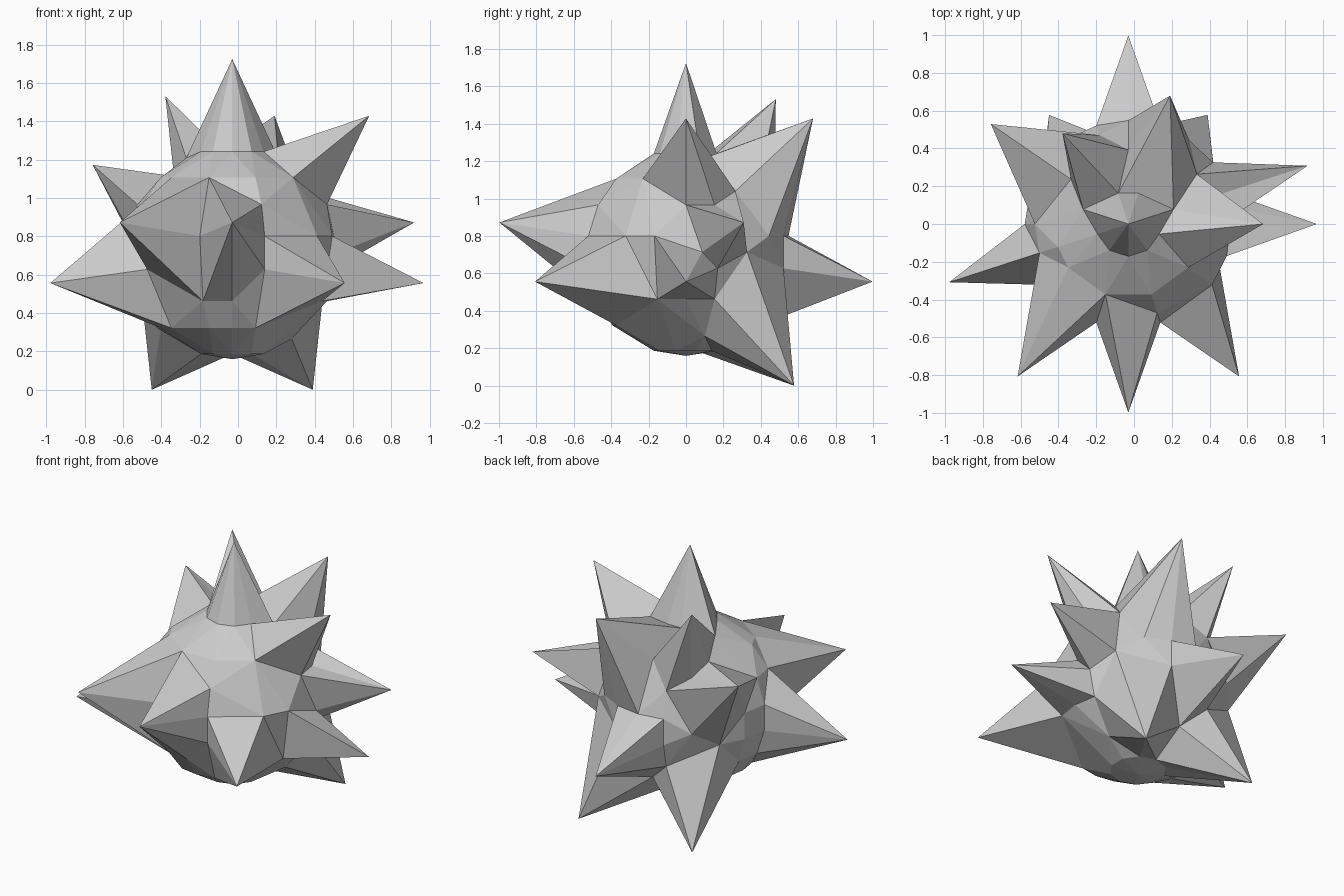
import bpy, bmesh
from math import radians, cos, sin
from mathutils import Vector

if "Cube" in bpy.data.objects:
    bpy.data.objects.remove(bpy.data.objects["Cube"])

CENTRE = Vector((-0.03, 0, 0.714))
BODY_R, TIP_R = 0.555, 1.01


def direction(lat, az):
    a, b = radians(lat), radians(az)
    return Vector((cos(a) * cos(b), cos(a) * sin(b), sin(a)))


# spike directions: latitude, azimuth
spikes = [(90, 0), (54, 126), (45, 0), (45, 72), (27, 144),
          (9, 18), (9, 234), (9, 270), (-9, 0), (-9, 90),
          (-9, 198), (-9, 306), (-45, 54), (-45, 126)]

# body points swallowed by the wide spike roots: columns per latitude
swallowed = {72: [18, 54, 90, 126, 162], 63: [342, 54, 90],
             45: [162, 180, 234, 270, 306, 36],
             27: [252, 234, 270, 306, 216, 324, 342, 36, 54, 72, 90, 126],
             9: [306, 198, 216, 126, 144, 36, 0],
             -9: [324, 252, 270, 234, 342, 36, 54, 126],
             -27: [306, 324, 288, 36, 54, 72, 90, 126, 144, 198, 216, 234],
             -45: [306, 324, 342, 0, 18, 234]}

# valleys between neighbouring spikes, and the bottom
valleys = [(-90, 0), (-54, 18), (45, 90), (36, 126), (46, 142), (72, 72),
           (72, 108), (36, 36), (0, 36), (0, 9), (0, 126)]

# body points on a regular latitude / azimuth grid
grid = []
for lat in (45, 27, 9, -9, -27, -45):
    grid += [(lat, 18 * k) for k in range(20)]
for lat in (72, 63, -72):
    grid += [(lat, 18 + 36 * k) for k in range(10)]
# the upper row is left out at the front, where the cap slopes straight down
grid = [g for g in grid if g[0] != 63 or g[1] < 180]

tips = [direction(*s) for s in spikes]
bm = bmesh.new()
for lat, az in grid:
    d = direction(lat, az)
    if az not in swallowed.get(lat, ()) and all(d.angle(t) > radians(17) for t in tips):
        bm.verts.new(d)
for p in valleys:
    bm.verts.new(direction(*p))
# tips sit slightly proud so the skin fans out from them
for t in tips:
    bm.verts.new(t * 1.02)

# skin the points, then pull the tips out into spikes
bmesh.ops.convex_hull(bm, input=bm.verts[:])
bmesh.ops.triangulate(bm, faces=bm.faces[:])
for v in bm.verts:
    r = TIP_R if v.co.length > 1.01 else BODY_R
    v.co = CENTRE + v.co.normalized() * r
bmesh.ops.recalc_face_normals(bm, faces=bm.faces[:])

mesh = bpy.data.meshes.new("spiky_ball")
bm.to_mesh(mesh)
bm.free()
bpy.context.collection.objects.link(bpy.data.objects.new("spiky_ball", mesh))
